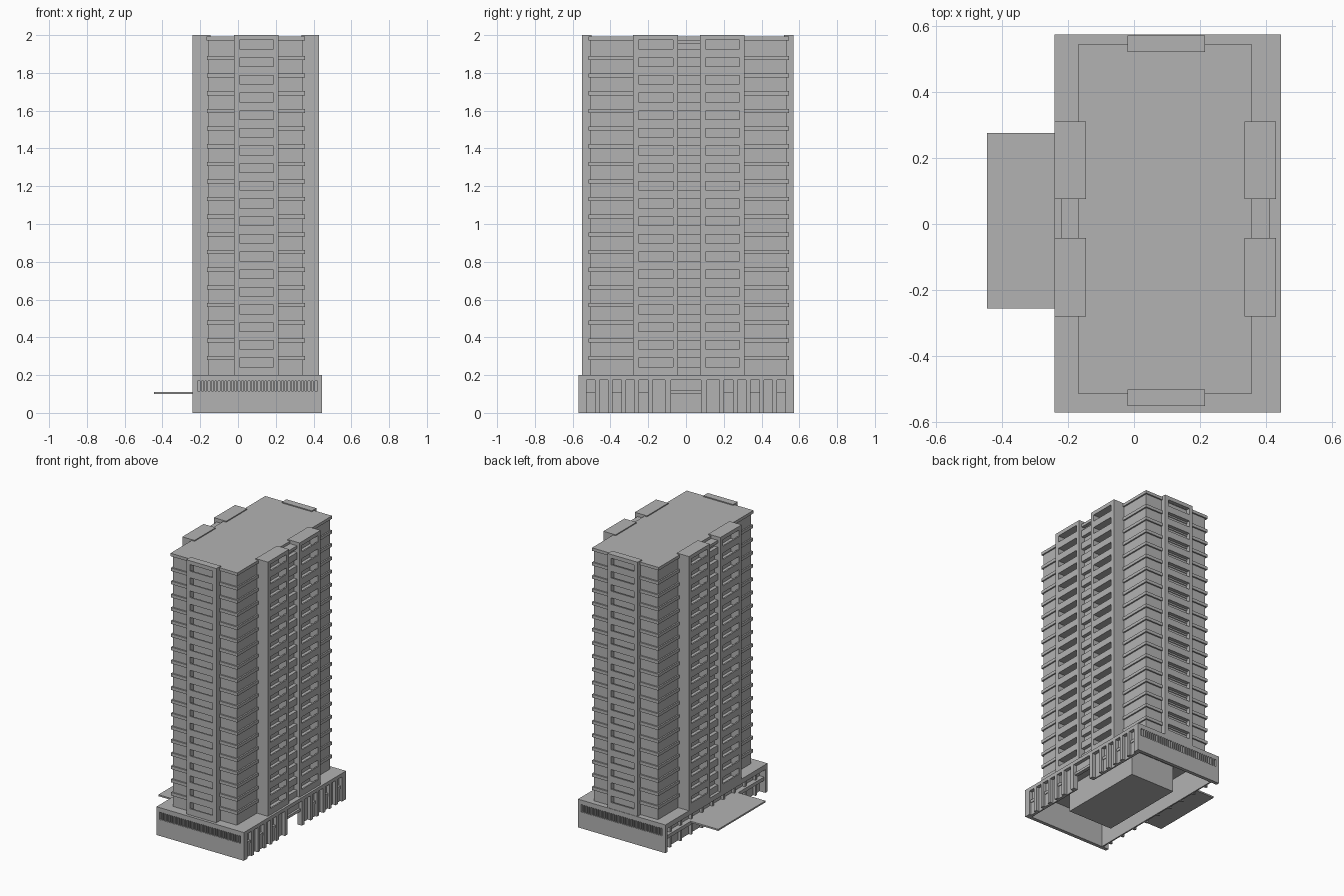
import bpy
import bmesh

cube = bpy.data.objects.get("Cube")
if cube:
    bpy.data.objects.remove(cube, do_unlink=True)

concrete = bpy.data.materials.new("concrete_grey")
concrete.use_nodes = True
GREY = (0.45, 0.45, 0.45, 1)
concrete.diffuse_color = GREY
concrete.node_tree.nodes["Principled BSDF"].inputs["Base Color"].default_value = GREY

FLOORS = 19
STEP = 0.0935
FIRST = 0.267          # centre height of the lowest opening
HALF = 0.023           # half the opening height
BASE = 0.2
levels = [FIRST + i * STEP for i in range(FLOORS)]

# u runs along a wall, d points outward from the centre
SIDES = {
    "front": lambda u, d: (u, -d),
    "back": lambda u, d: (u, d),
    "right": lambda u, d: (d, u),
    "left": lambda u, d: (-d, u),
}


def build(name, boxes, side="back"):
    """One object from boxes given as (u0, u1, d0, d1, z0, z1)."""
    bm = bmesh.new()
    for u0, u1, d0, d1, z0, z1 in boxes:
        a, b = SIDES[side](u0, d0), SIDES[side](u1, d1)
        lo = [min(p, q) for p, q in zip(a, b)] + [z0]
        hi = [max(p, q) for p, q in zip(a, b)] + [z1]
        verts = bmesh.ops.create_cube(bm, size=1)["verts"]
        for v in verts:
            for k in range(3):
                v.co[k] = lo[k] if v.co[k] < 0 else hi[k]
    mesh = bpy.data.meshes.new(name)
    bm.to_mesh(mesh)
    bm.free()
    mesh.materials.append(concrete)
    obj = bpy.data.objects.new(name, mesh)
    bpy.context.collection.objects.link(obj)
    return obj


def bay(name, side, u0, u1, d0, d1, recess):
    """Projecting balcony stack: piers, slabs, parapets and a back wall."""
    pier = 0.028
    a, b = u0 + pier, u1 - pier
    boxes = [(u0, a, d0, d1, BASE, 2), (b, u1, d0, d1, BASE, 2),
             (a, b, d0, recess, BASE, 2),
             (a, b, recess, d1, levels[-1] + HALF, 2)]
    below = BASE
    for z in levels:
        boxes.append((a, b, recess, d1, below, below + 0.018))
        boxes.append((a, b, d1 - 0.01, d1, below + 0.018, z - HALF))
        below = z + HALF
    build(name, boxes, side)


# Tower body, floor ledges and roof
build("tower_core", [(-0.155, 0.345, -0.505, 0.535, BASE, 1.98)])
build("floor_ledges", [(-0.165, 0.355, -0.515, 0.545, z + 0.012, z + 0.034)
                       for z in levels[:-1]])
build("roof_slab", [(-0.168, 0.355, -0.515, 0.545, 1.972, 1.993)])

# Balcony stacks
bay("front_bay", "front", -0.02, 0.215, 0.50, 0.55, 0.51)
bay("back_bay", "back", -0.02, 0.215, 0.52, 0.57, 0.54)
for side, inner, outer in (("right", 0.335, 0.43), ("left", 0.145, 0.24)):
    for place, u0, u1 in (("front", -0.28, -0.042), ("back", 0.075, 0.31)):
        bay(f"{side}_{place}_bay", side, u0, u1, inner, outer, inner + 0.03)
    # Recessed strip between the two stacks
    strip = [(-0.042, 0.075, inner, outer - 0.045, BASE, 1.975)]
    for z in levels:
        strip.append((-0.042, 0.075, outer - 0.045, outer - 0.02,
                      z - 0.07, z - HALF))
    strip.append((-0.042, 0.075, inner, outer - 0.02, 1.955, 1.975))
    build(f"{side}_centre_strip", strip, side)

# Hollow podium
build("podium_roof", [(-0.24, 0.445, -0.57, 0.573, 0.185, BASE)])
build("podium_core", [(-0.08, 0.27, -0.33, 0.3, 0, 0.185)])

# End walls with slatted vents
SLATS = 36
for side, outer in (("front", 0.57), ("back", 0.573)):
    u0, u1 = -0.24, 0.445
    inner = outer - 0.025
    wall = [(u0, u1, inner, outer, 0, 0.115),
            (u0, u1, inner, outer, 0.168, BASE),
            (u0, u1, inner, inner + 0.01, 0.115, 0.168),
            (u0, u0 + 0.025, inner, outer, 0.115, 0.168),
            (u1 - 0.025, u1, inner, outer, 0.115, 0.168)]
    pitch = (u1 - u0 - 0.05) / SLATS
    for i in range(1, SLATS):
        u = u0 + 0.025 + i * pitch
        wall.append((u - 0.004, u + 0.004, inner, outer, 0.115, 0.168))
    build(f"podium_{side}_wall", wall, side)

# Right facade: recessed wall, header, piers and window sills
facade = [(-0.55, -0.08, 0.41, 0.42, 0, 0.185),
          (0.08, 0.55, 0.41, 0.42, 0, 0.185),
          (-0.08, 0.08, 0.41, 0.42, 0.1, 0.185),
          (-0.57, 0.573, 0.41, 0.445, 0.175, BASE)]
for sign in (-1, 1):
    for u in (0.54, 0.47, 0.4, 0.33, 0.26, 0.19):
        c = sign * u
        facade.append((c - 0.012, c + 0.012, 0.42, 0.445, 0, 0.175))
    for u in (0.505, 0.365, 0.225):
        c = sign * u
        facade.append((c - 0.025, c + 0.025, 0.42, 0.435, 0.09, 0.11))
        facade.append((c - 0.025, c + 0.025, 0.42, 0.43, 0, 0.09))
build("podium_right_facade", facade, "right")
build("entrance_portal", [(-0.11, -0.08, 0.41, 0.445, 0, 0.175),
                          (0.08, 0.11, 0.41, 0.445, 0, 0.175),
                          (-0.08, 0.08, 0.41, 0.435, 0.1, 0.118)], "right")

# Left facade: recessed wall with two horizontal bands and a canopy
left = [(-0.55, 0.55, 0.185, 0.195, 0, 0.185),
        (-0.55, 0.55, 0.195, 0.24, 0.165, BASE),
        (-0.55, 0.55, 0.195, 0.23, 0.085, 0.11)]
for i in range(9):
    u = -0.48 + i * 0.12
    left.append((u - 0.008, u + 0.008, 0.195, 0.215, 0, 0.165))
build("podium_left_facade", left, "left")
build("canopy", [(-0.255, 0.275, 0.2, 0.445, 0.099, 0.11)], "left")
